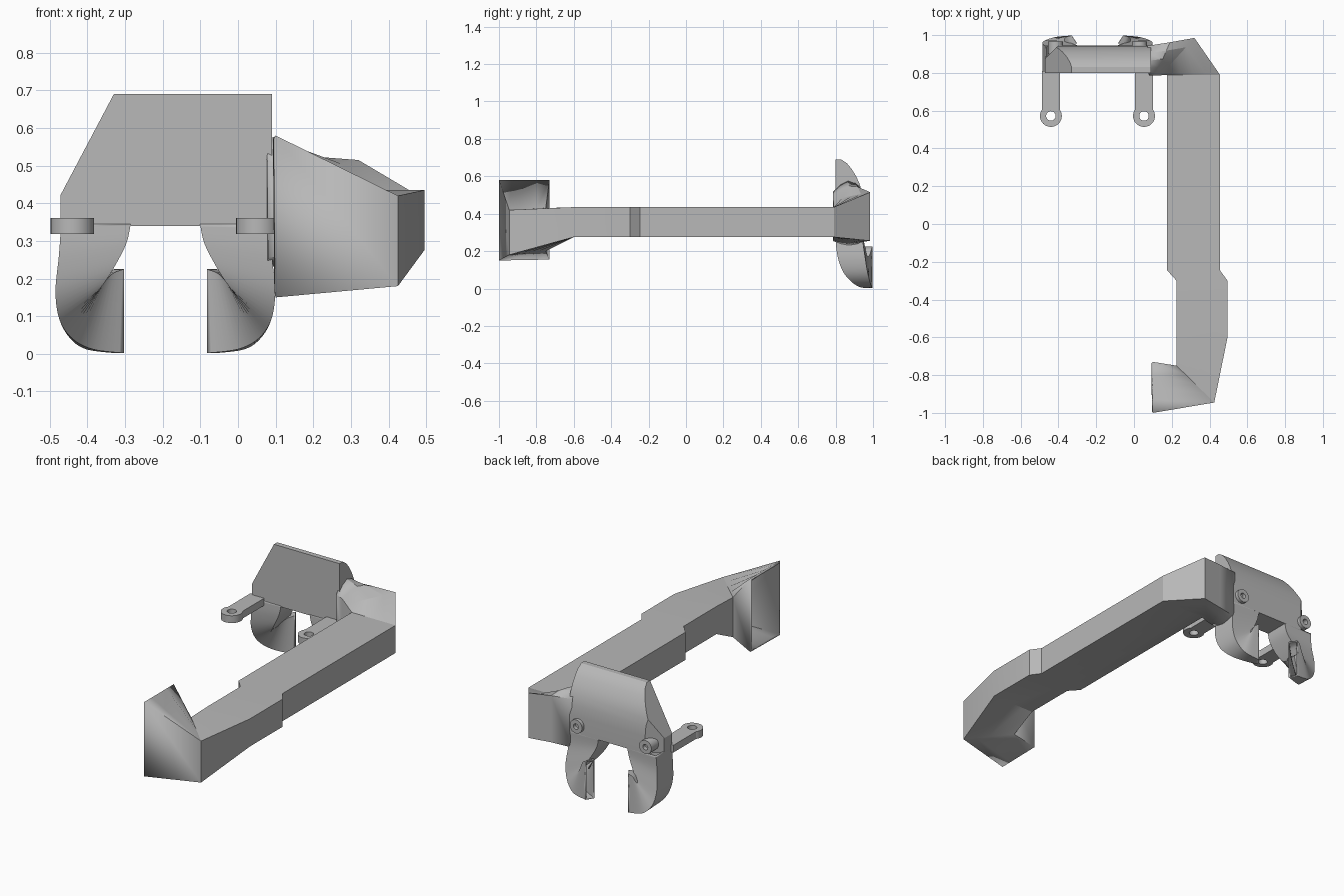
import bpy, bmesh, math
from mathutils import Vector, Matrix

if "Cube" in bpy.data.objects:
    bpy.data.objects.remove(bpy.data.objects["Cube"])

GREY = bpy.data.materials.new("plain_grey")
GREY.use_nodes = True
GREY.diffuse_color = (0.48, 0.48, 0.48, 1)
GREY.node_tree.nodes["Principled BSDF"].inputs["Base Color"].default_value = (0.48, 0.48, 0.48, 1)
MID = -0.193  # symmetry line of the nozzle head


def finish(name, bm, angle=None, wall=0):
    bmesh.ops.recalc_face_normals(bm, faces=bm.faces)
    mesh = bpy.data.meshes.new(name)
    bm.to_mesh(mesh)
    bm.free()
    mesh.materials.append(GREY)
    obj = bpy.data.objects.new(name, mesh)
    bpy.context.collection.objects.link(obj)
    if angle:
        bpy.ops.object.select_all(action='DESELECT')
        obj.select_set(True)
        bpy.context.view_layer.objects.active = obj
        bpy.ops.object.shade_smooth_by_angle(angle=math.radians(angle))
    if wall:
        mod = obj.modifiers.new("wall", 'SOLIDIFY')
        mod.thickness = wall
        mod.offset = -1
    return obj


def loft(rings):
    bm = bmesh.new()
    rows = [[bm.verts.new(p) for p in ring] for ring in rings]
    for a, b in zip(rows, rows[1:]):
        n = len(a)
        for i in range(n):
            j = (i + 1) % n
            bm.faces.new((a[i], a[j], b[j], b[i]))
    return bm


def smooth_path(keys, steps):
    """Catmull-Rom interpolation of rows of numbers."""
    out = []
    for i in range(len(keys) - 1):
        p0, p1, p2, p3 = (keys[max(0, min(len(keys) - 1, i + k))] for k in (-1, 0, 1, 2))
        for s in range(steps):
            t = s / steps
            out.append([0.5 * (2 * b + (c - a) * t + (2 * a - 5 * b + 4 * c - d) * t * t
                               + (3 * b - a - 3 * c + d) * t ** 3)
                        for a, b, c, d in zip(p0, p1, p2, p3)])
    return out + [keys[-1]]


# Duct: inner xy, outer xy, inner low/high z, outer low/high z
def duct_ring(ix, iy, ox, oy, il, ih, ol, oh, arch=0):
    ring = []
    for t in (0, .25, .5, .75, 1):
        ring.append((ix + (ox - ix) * t, iy + (oy - iy) * t,
                     ih + (oh - ih) * t + arch * math.sin(math.pi * t)))
    for t in (1, .75, .5, .25, 0):
        ring.append((ix + (ox - ix) * t, iy + (oy - iy) * t,
                     il + (ol - il) * t - arch * .4 * math.sin(math.pi * t)))
    return ring


duct = [
    duct_ring(.10, -.73, .10, -1, .155, .58, .15, .58),
    duct_ring(.225, -.75, .425, -.945, .20, .43, .18, .42),
    duct_ring(.225, -.6, .495, -.6, .275, .435, .275, .435),
    duct_ring(.225, -.3, .495, -.3, .275, .435, .275, .435),
    duct_ring(.175, -.245, .455, -.245, .275, .435, .275, .435),
    duct_ring(.175, .79, .455, .79, .275, .435, .275, .435),
    duct_ring(.14, .787, .32, .985, .265, .475, .255, .515),
    duct_ring(.115, .786, .19, .962, .26, .50, .255, .525, .035),
    duct_ring(.08, .785, .07, .943, .255, .515, .25, .53, .06),
]
finish("air_duct", loft(duct), 20, .012)

# Head body: side profile extruded across, with two trimmed corners
profile = [(.80, .34), (.80, .69), (.83, .69), (.86, .67), (.885, .64), (.91, .60),
           (.93, .555), (.942, .50), (.945, .44), (.945, .34)]
bm = bmesh.new()
ends = [[bm.verts.new((x, y, z)) for y, z in profile] for x in (-.472, .09)]
for i in range(len(profile)):
    j = (i + 1) % len(profile)
    bm.faces.new((ends[0][i], ends[0][j], ends[1][j], ends[1][i]))
for end in ends:
    bm.faces.new(end)
for point, normal in (((-.33, .8, .69), (-.265, 0, .14)), ((-.40, .945, .4), (-.075, .075, 0))):
    cut = bmesh.ops.bisect_plane(bm, geom=bm.verts[:] + bm.edges[:] + bm.faces[:],
                                 plane_co=point, plane_no=Vector(normal).normalized(),
                                 clear_outer=True)
    edges = [e for e in cut['geom_cut'] if isinstance(e, bmesh.types.BMEdge)]
    bmesh.ops.contextual_create(bm, geom=edges)
finish("head_body", bm, 25)

# Curled nozzle legs: inner xz, outer xz, front y, back y, slant of the back edge
leg_keys = [
    (-.285, .345, -.470, .345, .800, .945, 0),
    (-.298, .290, -.476, .260, .800, .945, 0),
    (-.335, .220, -.485, .165, .812, .958, 0),
    (-.365, .175, -.474, .090, .840, .970, 0),
    (-.362, .180, -.440, .040, .880, .982, -.005),
    (-.335, .212, -.385, .012, .920, .992, -.018),
    (-.303, .225, -.303, .002, .955, .998, -.026),
]
for name, side in (("right_nozzle", 1), ("left_nozzle", -1)):
    rings = []
    for xi, zi, xo, zo, yf, yb, slant in smooth_path(leg_keys, 5):
        ring = []
        for x, y, z in ((xi, yf, zi), (xo, yf, zo), (xo + slant, yb, zo), (xi + slant, yb, zi)):
            ring.append((MID + side * (x - MID), y, z))
        rings.append(ring)
    finish(name, loft(rings), 35, .008)


# Round pieces with a hole
def ring_part(name, centre, axis, outer, hole, depth):
    rings = []
    for r, h in ((hole, -1), (outer, -1), (outer, 1), (hole, 1), (hole, -1)):
        rings.append([(r * math.cos(a * math.tau / 32), r * math.sin(a * math.tau / 32),
                       h * depth / 2) for a in range(32)])
    bm = loft(rings)
    bmesh.ops.remove_doubles(bm, verts=bm.verts, dist=1e-5)
    turn = Vector((0, 0, 1)).rotation_difference(Vector(axis)).to_matrix().to_4x4()
    bmesh.ops.transform(bm, matrix=Matrix.Translation(centre) @ turn, verts=bm.verts)
    finish(name, bm, 30)


for label, x, boss_x in (("right", -.44, -.415), ("left", .053, .029)):
    ring_part(label + "_mount_eye", (x, .572, .34), (0, 0, 1), .058, .025, .042)
    ring_part(label + "_boss", (boss_x, .932, .39), (0, 1, 0), .039, .016, .066)
    # Mounting arm
    bm = bmesh.new()
    bmesh.ops.create_cube(bm, size=1, matrix=Matrix.Translation((x, .705, .34))
                          @ Matrix.Diagonal((.094, .21, .042, 1)))
    finish(label + "_mount_arm", bm)
